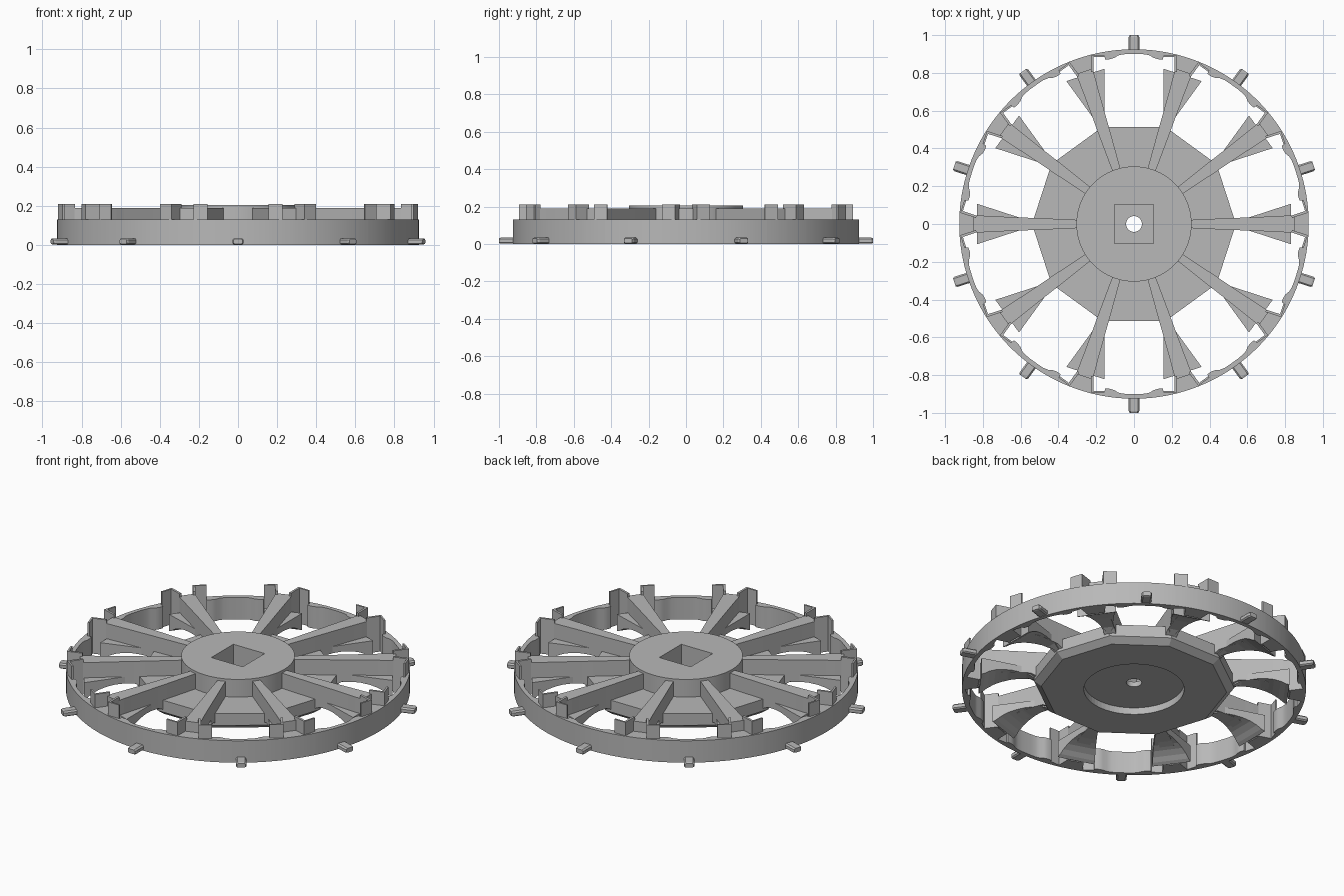
import bpy, bmesh, math
from mathutils import Matrix, Vector

if "Cube" in bpy.data.objects:
    bpy.data.objects.remove(bpy.data.objects["Cube"])

N = 10
STEP = math.tau / N
grey = bpy.data.materials.new("plain_grey")
grey.diffuse_color = (0.48, 0.48, 0.48, 1)
grey.use_nodes = True
grey.node_tree.nodes["Principled BSDF"].inputs["Base Color"].default_value = grey.diffuse_color


def finish(name, bm, smooth=False):
    bmesh.ops.recalc_face_normals(bm, faces=bm.faces)
    me = bpy.data.meshes.new(name)
    bm.to_mesh(me)
    bm.free()
    me.materials.append(grey)
    ob = bpy.data.objects.new(name, me)
    bpy.context.collection.objects.link(ob)
    if smooth:
        bpy.ops.object.select_all(action='DESELECT')
        ob.select_set(True)
        bpy.context.view_layer.objects.active = ob
        bpy.ops.object.shade_smooth_by_angle(angle=math.radians(25))
    return ob


def skin(bm, rings, m=Matrix()):
    """Closed solid through matching cross-sections."""
    loops = [[bm.verts.new(m @ Vector(p)) for p in r] for r in rings]
    for a, b in zip(loops, loops[1:]):
        for i in range(len(a)):
            j = (i + 1) % len(a)
            bm.faces.new((a[i], a[j], b[j], b[i]))
    bm.faces.new(loops[0][::-1])
    bm.faces.new(loops[-1])


def prism(bm, pts, z0, z1, m=Matrix()):
    skin(bm, [[(x, y, z) for x, y in pts] for z in (z0, z1)], m)


def circle(r, n, turn=0):
    return [(r * math.cos(turn + math.tau * i / n), r * math.sin(turn + math.tau * i / n))
            for i in range(n)]


def turns(offset):
    return [Matrix.Rotation(offset + STEP * k, 4, 'Z') for k in range(N)]


def cut(ob, name, pts, z0, z1):
    bm = bmesh.new()
    prism(bm, pts, z0, z1)
    cutter = finish(name, bm)
    cutter.hide_render = True
    cutter.hide_set(True)
    mod = ob.modifiers.new(name, 'BOOLEAN')
    mod.operation = 'DIFFERENCE'
    mod.solver = 'EXACT'
    mod.object = cutter


# Rim: scalloped inside edge with a stepped slot beside every spoke
half = [(0, .90), (.03, .90), (.06, .898), (.085, .892), (.105, .879), (.13, .872), (.153, .872),
        (.155, .885), (.185, .885), (.215, .885), (.217, .815), (.25, .80)]
window = [(-x, y) for x, y in half[:0:-1]] + half + [(.84 * math.sin(STEP / 2), .84 * math.cos(STEP / 2))]
inner = []
for k in range(N):
    m = Matrix.Rotation(-STEP * k, 4, 'Z')
    inner += [m @ Vector((x, y, 0)) for x, y in window]
bm = bmesh.new()
cols = []
for p in inner:
    o = p.normalized() * .925
    cols.append([bm.verts.new((q.x, q.y, z)) for q, z in ((p, 0), (o, 0), (o, .13), (p, .13))])
for i, a in enumerate(cols):
    b = cols[(i + 1) % len(cols)]
    for j in range(4):
        k = (j + 1) % 4
        bm.faces.new((a[j], a[k], b[k], b[j]))
finish("rim", bm, True)

# Upright angle brackets around the slots
bm = bmesh.new()
corner = [(.155, .883), (.215, .883), (.215, .806), (.228, .806), (.228, .893), (.155, .893)]
for m in turns(0):
    for s in (-1, 1):
        prism(bm, [(s * x, y) for x, y in corner], .0, .21, m)
finish("slot_brackets", bm)

# Spokes: tall tapered ribs
bm = bmesh.new()
stations = [(.28, .03, .021), (.50, .03, .031), (.56, .06, .033), (.68, .06, .038),
            (.75, .047, .041), (.80, .022, .044), (.85, 0, .046)]
for m in turns(0):
    skin(bm, [[(r, -w, z), (r, w, z), (r, w, .19), (r, -w, .19)] for r, z, w in stations], m)
finish("spokes", bm)

# Shelves: arched wings that widen along each spoke
bm = bmesh.new()
arch = [(.53, .04), (.58, .06), (.66, .062), (.71, .056), (.75, .045), (.785, .028), (.81, .01), (.83, 0)]
for m in turns(0):
    rings = []
    for r, z in arch:
        w = (r * math.sin(STEP / 2) - .155) / math.cos(STEP / 2)
        rings.append([(r, -w, z), (r, w, z), (r, w, .10), (r, -w, .10)])
    skin(bm, rings, m)
finish("spoke_shelves", bm)

# Hub plate: ten-sided with chamfered underside
bm = bmesh.new()
skin(bm, [[(x, y, z) for x, y in circle(r, N)] for r, z in ((.50, 0), (.54, .03), (.54, .10))])
plate = finish("hub_plate", bm)
cut(plate, "plate_recess_cutter", circle(.27, 64), -.1, .04)
cut(plate, "plate_bore_cutter", circle(.042, 32), -.2, .3)
square = [(-.103, -.103), (.103, -.103), (.103, .103), (-.103, .103)]
cut(plate, "plate_square_cutter", square, .07, .3)

# Round hub boss with square socket
bm = bmesh.new()
prism(bm, circle(.305, 80), .10, .205)
boss = finish("hub_boss", bm, True)
cut(boss, "boss_square_cutter", square, 0, .3)

# Rim pegs
bm = bmesh.new()
for m in turns(STEP / 2):
    outline = [(-.028, .008), (-.02, .002), (.02, .002), (.028, .008),
               (.028, .026), (.02, .034), (-.02, .034), (-.028, .026)]
    skin(bm, [[(r, y * k, .018 + (z - .018) * k) for y, z in outline]
              for r, k in ((.905, 1), (.99, 1), (1.0, .8))], m)
finish("rim_pegs", bm)
